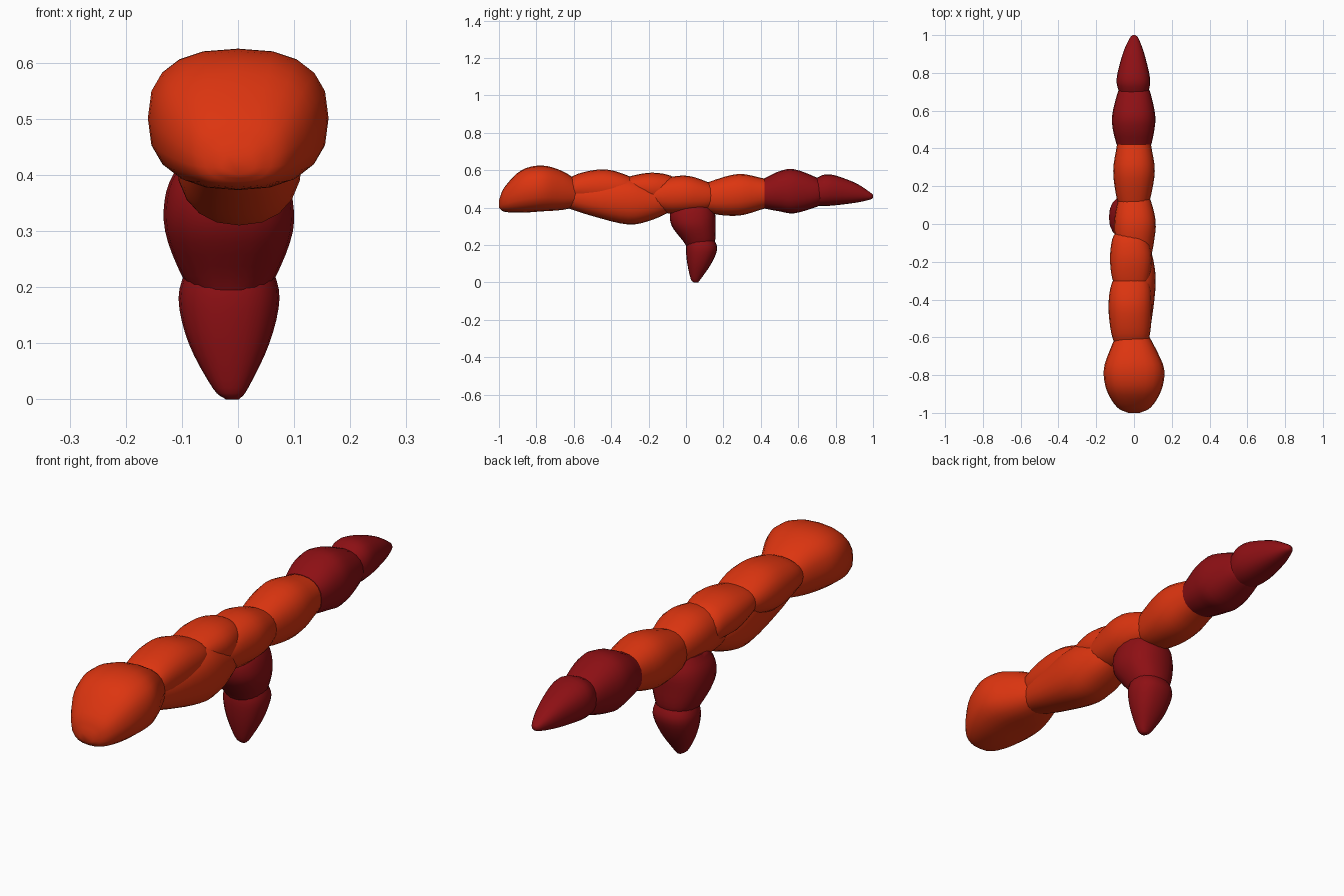
import bpy
import bmesh
from math import cos, sin, pi, copysign

cube = bpy.data.objects.get("Cube")
if cube:
    bpy.data.objects.remove(cube, do_unlink=True)

SIDES = 20
STEPS = 4


def make_material(name, rgb):
    mat = bpy.data.materials.new(name)
    mat.use_nodes = True
    mat.diffuse_color = (*rgb, 1)
    mat.node_tree.nodes["Principled BSDF"].inputs["Base Color"].default_value = (*rgb, 1)
    return mat


orange = make_material("bright orange red", (0.72, 0.035, 0.005))
crimson = make_material("dark crimson", (0.27, 0.005, 0.007))


def catmull(a, b, c, d, t):
    """Smooth blend from b to c for each component of the stations."""
    return [0.5 * (2 * q + (r - p) * t + (2 * p - 5 * q + 4 * r - s) * t * t
                   + (3 * q - p - 3 * r + s) * t ** 3)
            for p, q, r, s in zip(a, b, c, d)]


def smooth_stations(stations):
    first = [2 * p - q for p, q in zip(stations[0], stations[1])]
    last = [2 * p - q for p, q in zip(stations[-1], stations[-2])]
    pts = [first, *stations, last]
    rows = []
    for i in range(len(stations) - 1):
        rows += [catmull(*pts[i:i + 4], k / STEPS) for k in range(STEPS)]
    return rows + [stations[-1]]


def rounded(value, power):
    return copysign(abs(value) ** (2 / power), value)


def lobe(name, mat, stations, upright=False, power=2.3):
    """Loft rings; a station is (position, x min, x max, side min, side max)."""
    bm = bmesh.new()
    rings = []
    for pos, x0, x1, s0, s1 in smooth_stations(stations):
        ring = []
        for k in range(SIDES):
            ang = 2 * pi * k / SIDES
            x = (x0 + x1) / 2 + (x1 - x0) / 2 * rounded(cos(ang), power)
            s = (s0 + s1) / 2 + (s1 - s0) / 2 * rounded(sin(ang), power)
            ring.append(bm.verts.new((x, s, pos) if upright else (x, pos, s)))
        rings.append(ring)
    for a, b in zip(rings, rings[1:]):
        for k in range(SIDES):
            n = (k + 1) % SIDES
            bm.faces.new((a[k], a[n], b[n], b[k]))
    bm.faces.new(rings[0])
    bm.faces.new(rings[-1])
    bmesh.ops.recalc_face_normals(bm, faces=bm.faces)
    mesh = bpy.data.meshes.new(name)
    bm.to_mesh(mesh)
    bm.free()
    mesh.materials.append(mat)
    obj = bpy.data.objects.new(name, mesh)
    bpy.context.collection.objects.link(obj)
    bpy.ops.object.select_all(action="DESELECT")
    obj.select_set(True)
    bpy.context.view_layer.objects.active = obj
    bpy.ops.object.shade_smooth_by_angle(angle=pi / 3)
    return obj


# Broad blunt head
lobe("head", orange, [
    (-1, -.03, .03, .4, .44), (-.97, -.09, .09, .378, .51),
    (-.88, -.145, .145, .373, .6), (-.77, -.16, .16, .38, .625),
    (-.66, -.125, .115, .388, .595), (-.56, -.08, .06, .41, .53)], power=2.5)

# Overlapping body lobes behind the head
lobe("upper_front_lobe", orange, [
    (-.66, -.09, .06, .46, .53), (-.58, -.12, .085, .43, .58),
    (-.44, -.135, .095, .41, .605), (-.32, -.12, .085, .44, .575),
    (-.23, -.07, .04, .48, .53)])
lobe("lower_front_lobe", orange, [
    (-.64, -.07, .07, .4, .53), (-.5, -.09, .095, .355, .535),
    (-.31, -.11, .115, .31, .56), (-.18, -.1, .1, .335, .52),
    (-.06, -.06, .06, .39, .48)])
lobe("upper_middle_lobe", orange, [
    (-.37, -.08, .05, .48, .54), (-.29, -.115, .08, .45, .57),
    (-.18, -.127, .095, .42, .587), (-.08, -.115, .075, .42, .57),
    (-.04, -.09, .05, .43, .53)])
lobe("centre_lobe", orange, [
    (-.2, -.08, .085, .4, .52), (-.1, -.1, .105, .37, .56),
    (.01, -.105, .115, .37, .57), (.12, -.085, .09, .385, .535),
    (.18, -.05, .06, .42, .5)])
lobe("rear_lobe", orange, [
    (.07, -.06, .06, .41, .51), (.13, -.09, .085, .37, .54),
    (.28, -.11, .11, .357, .58), (.42, -.09, .09, .395, .555)])

# Dark tail
lobe("tail_base", crimson, [
    (.42, -.092, .092, .395, .557), (.5, -.112, .108, .38, .595),
    (.58, -.115, .112, .37, .605), (.7, -.085, .085, .405, .56),
    (.74, -.06, .06, .43, .53)])
lobe("tail_tip", crimson, [
    (.66, -.07, .07, .42, .53), (.7, -.08, .077, .41, .56),
    (.77, -.092, .085, .41, .578), (.9, -.06, .055, .425, .535),
    (.98, -.025, .025, .442, .485), (1, -.008, .008, .452, .468)])

# Dark hanging limb
lobe("limb_base", crimson, [
    (.18, -.07, .04, .01, .13), (.22, -.1, .068, -.015, .155),
    (.3, -.13, .098, -.075, .158), (.37, -.128, .095, -.085, .155),
    (.43, -.1, .075, -.05, .13)], upright=True)
lobe("limb_tip", crimson, [
    (0, -.022, .002, .04, .065), (.02, -.045, .018, .025, .08),
    (.1, -.088, .056, .007, .135), (.18, -.106, .074, 0, .167),
    (.24, -.09, .06, .01, .145)], upright=True)
